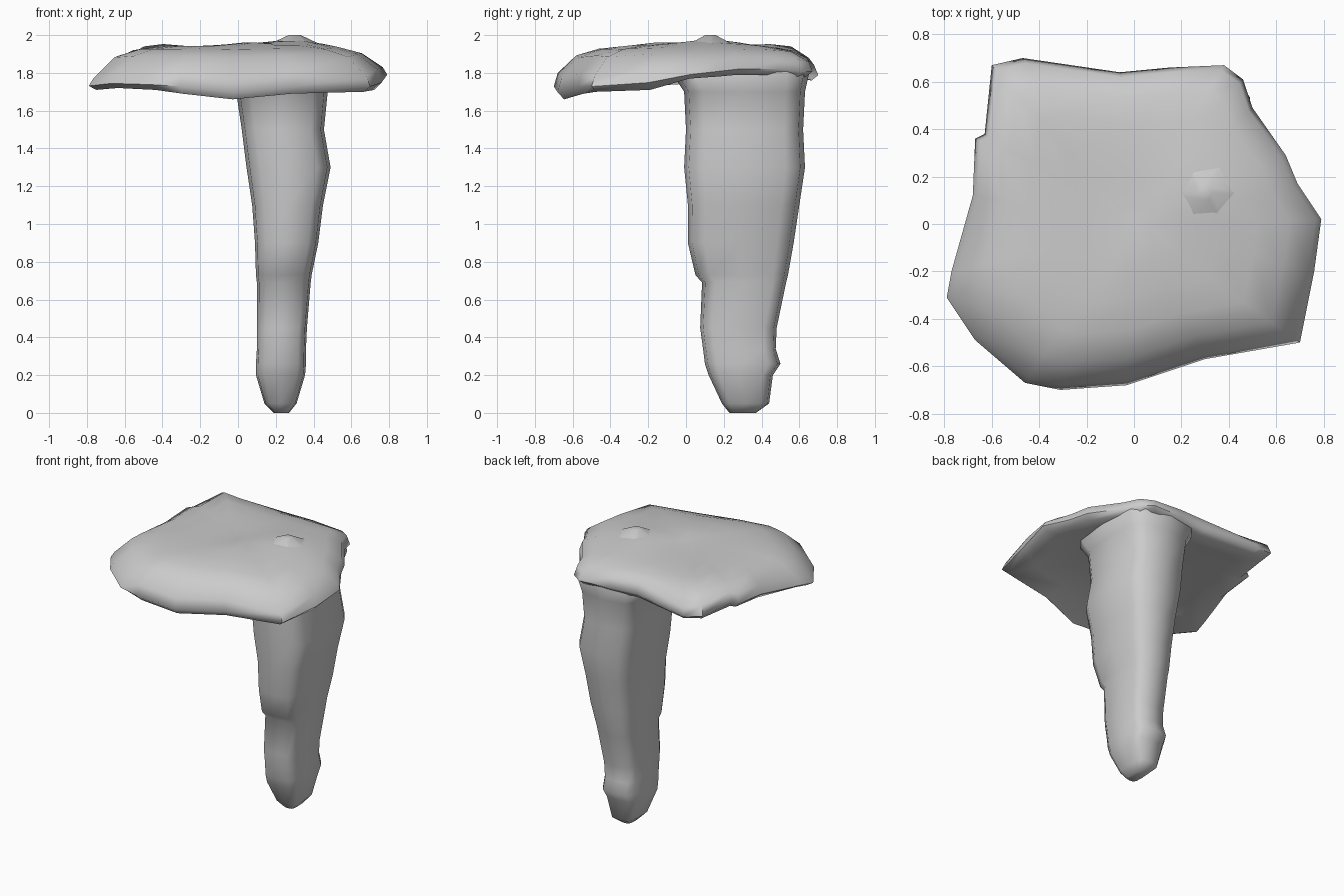
import bpy, bmesh, math

if "Cube" in bpy.data.objects:
    bpy.data.objects.remove(bpy.data.objects["Cube"])


def loft(name, rings, angle=60):
    """Skin a closed surface through equal-length vertex rings."""
    bm = bmesh.new()
    loops = [[bm.verts.new(p) for p in ring] for ring in rings]
    n = len(loops[0])
    for a, b in zip(loops, loops[1:]):
        for i in range(n):
            j = (i + 1) % n
            bm.faces.new((a[i], a[j], b[j], b[i]))
    for ring in (loops[0], loops[-1]):
        c = bm.verts.new([sum(v.co[k] for v in ring) / n for k in range(3)])
        for i in range(n):
            bm.faces.new((ring[i], ring[(i + 1) % n], c))
    bmesh.ops.recalc_face_normals(bm, faces=bm.faces)
    mesh = bpy.data.meshes.new(name)
    bm.to_mesh(mesh)
    bm.free()
    obj = bpy.data.objects.new(name, mesh)
    bpy.context.collection.objects.link(obj)
    bpy.ops.object.select_all(action='DESELECT')
    obj.select_set(True)
    bpy.context.view_layer.objects.active = obj
    bpy.ops.object.shade_smooth_by_angle(angle=math.radians(angle))
    return obj


# Cap rim: x, y, lower edge height, upper edge height
RIM = [
    (-.79, -.31, 1.71, 1.77), (-.67, -.49, 1.72, 1.79), (-.46, -.67, 1.71, 1.79),
    (-.31, -.70, 1.69, 1.80), (-.03, -.68, 1.66, 1.77), (.30, -.57, 1.69, 1.80),
    (.70, -.50, 1.70, 1.78), (.76, -.20, 1.71, 1.82), (.79, .02, 1.77, 1.83),
    (.69, .17, 1.78, 1.86), (.64, .29, 1.79, 1.88), (.50, .49, 1.79, 1.88),
    (.46, .61, 1.77, 1.87), (.38, .67, 1.78, 1.86), (.15, .66, 1.78, 1.88),
    (-.06, .64, 1.78, 1.89), (-.47, .70, 1.76, 1.84), (-.60, .67, 1.78, 1.88),
    (-.63, .38, 1.77, 1.88), (-.67, .36, 1.77, 1.87), (-.68, .12, 1.75, 1.85),
    (-.77, -.20, 1.73, 1.79),
]

# Gentle swellings on the cap top: x, y, height, radius
SWELLS = [(.30, .13, .035, .22), (.05, -.12, .02, .12), (-.50, .50, .035, .15)]


def crown(x, y):
    return 1.942 + sum(h * math.exp(-((x - u) ** 2 + (y - v) ** 2) / r ** 2)
                       for u, v, h, r in SWELLS)


def scaled(s, height):
    return [(x * s, y * s, height(x * s, y * s, zb, zt)) for x, y, zb, zt in RIM]


def top(s, blend):
    return scaled(s, lambda x, y, b, t: t * (1 - blend) + crown(x, y) * blend)


# Broad slab cap: hollowed underside, rounded rim, gently domed top
loft("cap", [
    scaled(.35, lambda x, y, b, t: 1.79),
    scaled(.75, lambda x, y, b, t: b * .4 + 1.79 * .6),
    scaled(.95, lambda x, y, b, t: b),
    scaled(1.0, lambda x, y, b, t: b * .65 + t * .35),
    top(.97, 0), top(.83, .65), top(.66, .9), top(.46, 1), top(.28, 1), top(.1, 1),
])

# Tapering stem, flaring into the cap: height, x range, y range
STEM = [
    (0.0, .19, .27, .23, .37), (.05, .14, .31, .19, .44), (.20, .095, .355, .12, .46),
    (.26, .095, .36, .10, .50), (.34, .10, .36, .09, .475), (.45, .10, .365, .075, .48),
    (.69, .10, .385, .085, .53), (.73, .095, .39, .05, .54), (.90, .09, .425, .01, .57),
    (1.10, .075, .45, .01, .60), (1.30, .045, .49, -.01, .63), (1.50, .02, .455, .0, .62),
    (1.70, -.01, .475, -.01, .63), (1.79, -.06, .51, -.07, .65), (1.87, .0, .46, .0, .62),
]


def section(z, x0, x1, y0, y1, n=12, power=.55):
    ring = []
    for i in range(n):
        a = 2 * math.pi * i / n
        c, s = math.cos(a), math.sin(a)
        ring.append(((x0 + x1) / 2 + (x1 - x0) / 2 * math.copysign(abs(c) ** power, c),
                     (y0 + y1) / 2 + (y1 - y0) / 2 * math.copysign(abs(s) ** power, s), z))
    return ring


loft("stem", [section(*row) for row in STEM])


# Small pointed peak at the highest spot of the cap
base = [(.30 + .16 * math.cos(i * math.pi / 3), .13 + .16 * math.sin(i * math.pi / 3), 1.94)
        for i in range(6)]
tip = [(.30 + (p[0] - .30) * .2, .13 + (p[1] - .13) * .2, 2.0) for p in base]
loft("cap_peak", [base, tip])
